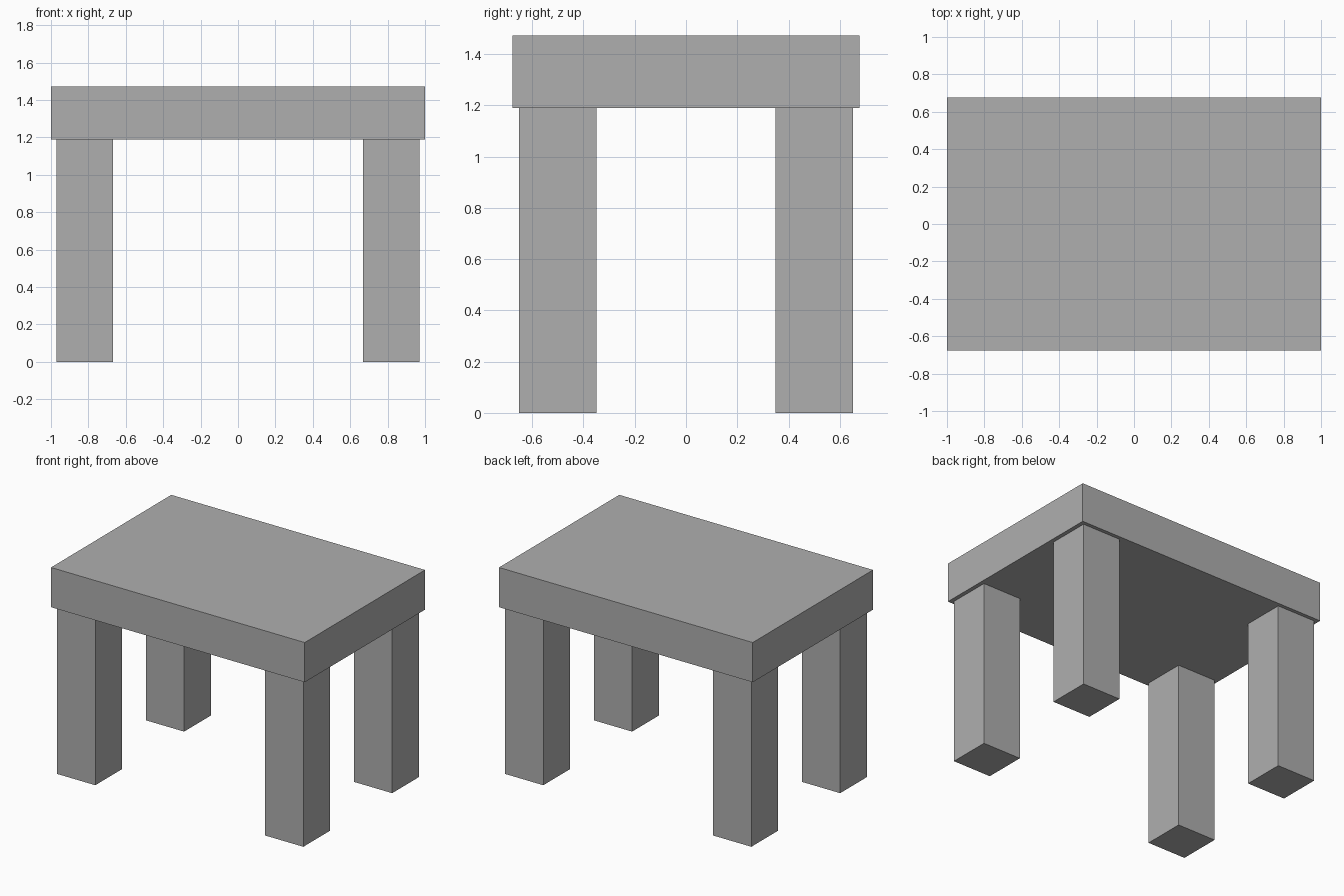
import bpy

if "Cube" in bpy.data.objects:
    bpy.data.objects.remove(bpy.data.objects["Cube"])

# Darker grey shared by all parts
grey = bpy.data.materials.new("dark_grey")
grey.diffuse_color = (0.43, 0.43, 0.43, 1)
grey.use_nodes = True
grey.node_tree.nodes["Principled BSDF"].inputs["Base Color"].default_value = grey.diffuse_color


def box(name, low, high):
    """Add a box spanning two opposite corners."""
    centre = [(a + b) / 2 for a, b in zip(low, high)]
    bpy.ops.mesh.primitive_cube_add(size=1, location=centre)
    obj = bpy.context.object
    obj.name = name
    obj.scale = [b - a for a, b in zip(low, high)]
    bpy.ops.object.transform_apply(location=False, rotation=False, scale=True)
    obj.data.materials.append(grey)
    return obj


LEG_HEIGHT = 1.19
LEG_HALF = 0.151

# Thick slab top
box("table_top", (-1, -0.677, LEG_HEIGHT), (1, 0.677, 1.473))

# Four square legs, slightly inset from the corners
for side, x in (("left", -0.82), ("right", 0.82)):
    for end, y in (("front", -0.5), ("back", 0.5)):
        box(f"{end}_{side}_leg",
            (x - LEG_HALF, y - LEG_HALF, 0),
            (x + LEG_HALF, y + LEG_HALF, LEG_HEIGHT))
